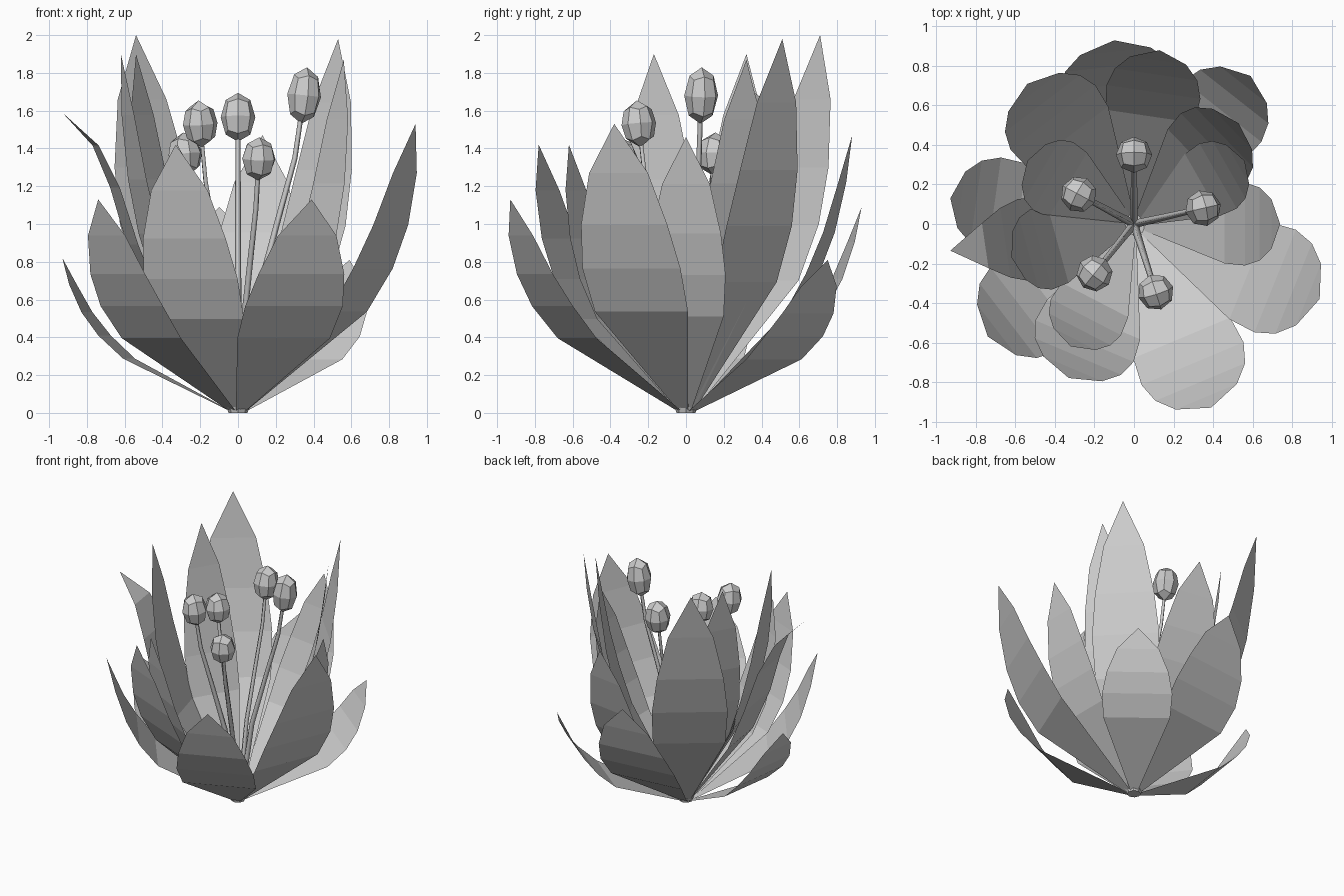
import bpy, bmesh
from math import radians, sin, cos, atan2, hypot
from mathutils import Vector

if "Cube" in bpy.data.objects:
    bpy.data.objects.remove(bpy.data.objects["Cube"], do_unlink=True)

grey = bpy.data.materials.new("soft_grey")
grey.use_nodes = True
COLOUR = (0.6, 0.6, 0.6, 1)
grey.diffuse_color = COLOUR
grey.node_tree.nodes["Principled BSDF"].inputs["Base Color"].default_value = COLOUR


def add_object(name, bm):
    mesh = bpy.data.meshes.new(name)
    bm.to_mesh(mesh)
    bm.free()
    mesh.materials.append(grey)
    obj = bpy.data.objects.new(name, mesh)
    bpy.context.collection.objects.link(obj)
    return obj


# Petal rows: share of reach, share of height, share of half width
UPRIGHT = [(0.62, 0.35, 0.95), (0.76, 0.5, 1), (0.86, 0.65, 0.88), (0.94, 0.83, 0.6)]
FLARED = [(0.46, 0.36, 0.95), (0.6, 0.56, 1), (0.7, 0.75, 0.85), (0.81, 0.89, 0.55)]


def petal(name, tip, half_width, rows=UPRIGHT):
    x, y, height = tip
    reach = hypot(x, y)
    out = Vector((x / reach, y / reach, 0))
    side = Vector((-out.y, out.x, 0))
    bm = bmesh.new()

    def row(r, z, w):
        mid = out * r + Vector((0, 0, z))
        return [bm.verts.new(mid - side * w), bm.verts.new(mid + side * w)]

    last = row(0.03, 0.005, 0.025)
    for r, z, w in rows:
        new = row(r * reach, z * height, w * half_width)
        bm.faces.new((last[0], last[1], new[1], new[0]))
        last = new
    bm.faces.new((last[0], last[1], bm.verts.new(tip)))
    add_object(name, bm)


# Petals by ring: tip position and half width
RINGS = {
    "outer_petal": [((-0.93, 0.13, 0.82), 0.24), ((0.59, 0.75, 0.81), 0.25),
                    ((-0.1, 0.93, 1.09), 0.3), ((0.39, -0.93, 1.13), 0.28),
                    ((-0.74, -0.57, 1.13), 0.27)],
    "middle_petal": [((0.94, -0.38, 1.53), 0.28), ((0.13, 0.88, 1.47), 0.24),
                     ((-0.33, -0.78, 1.42), 0.27), ((0.74, 0, 1.46), 0.21),
                     ((-0.32, -0.62, 1.42), 0.2)],
    "inner_petal": [((0.53, 0.51, 1.98), 0.24), ((0.56, 0.32, 1.87), 0.19),
                    ((-0.62, -0.17, 1.9), 0.21), ((-0.54, 0.32, 1.9), 0.2),
                    ((-0.54, 0.71, 2.0), 0.27)],
}
for ring, petals in RINGS.items():
    for n, (tip, half_width) in enumerate(petals, 1):
        petal(f"{ring}_{n}", tip, half_width)
petal("flared_petal", (-0.93, -0.135, 1.59), 0.21, FLARED)


# Stamens: a thin bowed stalk with a faceted oval head
BOW = [(0.06, 0.0), (0.3, 0.36), (0.6, 0.6), (0.86, 0.8), (1.0, 1.0)]


def stamen(n, x, y, z, height):
    curve = bpy.data.curves.new(f"stalk_{n}", "CURVE")
    curve.dimensions = "3D"
    curve.bevel_depth = 0.016
    curve.bevel_resolution = 0
    curve.use_fill_caps = True
    spline = curve.splines.new("POLY")
    spline.points.add(len(BOW) - 1)
    foot = 0.02
    for p, (r, h) in zip(spline.points, BOW):
        p.co = (x * r, y * r, foot + (z - foot) * h, 1)
        p.radius = 1.3 - 0.5 * h
    curve.materials.append(grey)
    bpy.context.collection.objects.link(bpy.data.objects.new(f"stalk_{n}", curve))

    bm = bmesh.new()
    bmesh.ops.create_cube(bm, size=2)
    bmesh.ops.subdivide_edges(bm, edges=bm.edges[:], cuts=1, use_grid_fill=True)
    for v in bm.verts:
        v.co = v.co.normalized()
        v.co.x *= 0.092
        v.co.y *= 0.092
        v.co.z *= height / 2
    head = add_object(f"stamen_head_{n}", bm)
    head.location = (x, y, z)
    head.rotation_euler = (0, radians(6), atan2(y, x))


HEADS = [(-0.2, -0.25, 1.53, 0.25), (0.0, 0.35, 1.565, 0.26), (0.35, 0.08, 1.68, 0.3),
         (0.11, -0.345, 1.345, 0.23), (-0.28, 0.15, 1.37, 0.23)]
for n, head in enumerate(HEADS, 1):
    stamen(n, *head)

# Small base where everything meets
bm = bmesh.new()
bmesh.ops.create_cone(bm, cap_ends=True, segments=8, radius1=0.05, radius2=0.06, depth=0.03)
bmesh.ops.translate(bm, verts=bm.verts, vec=(0, 0, 0.015))
add_object("flower_base", bm)
